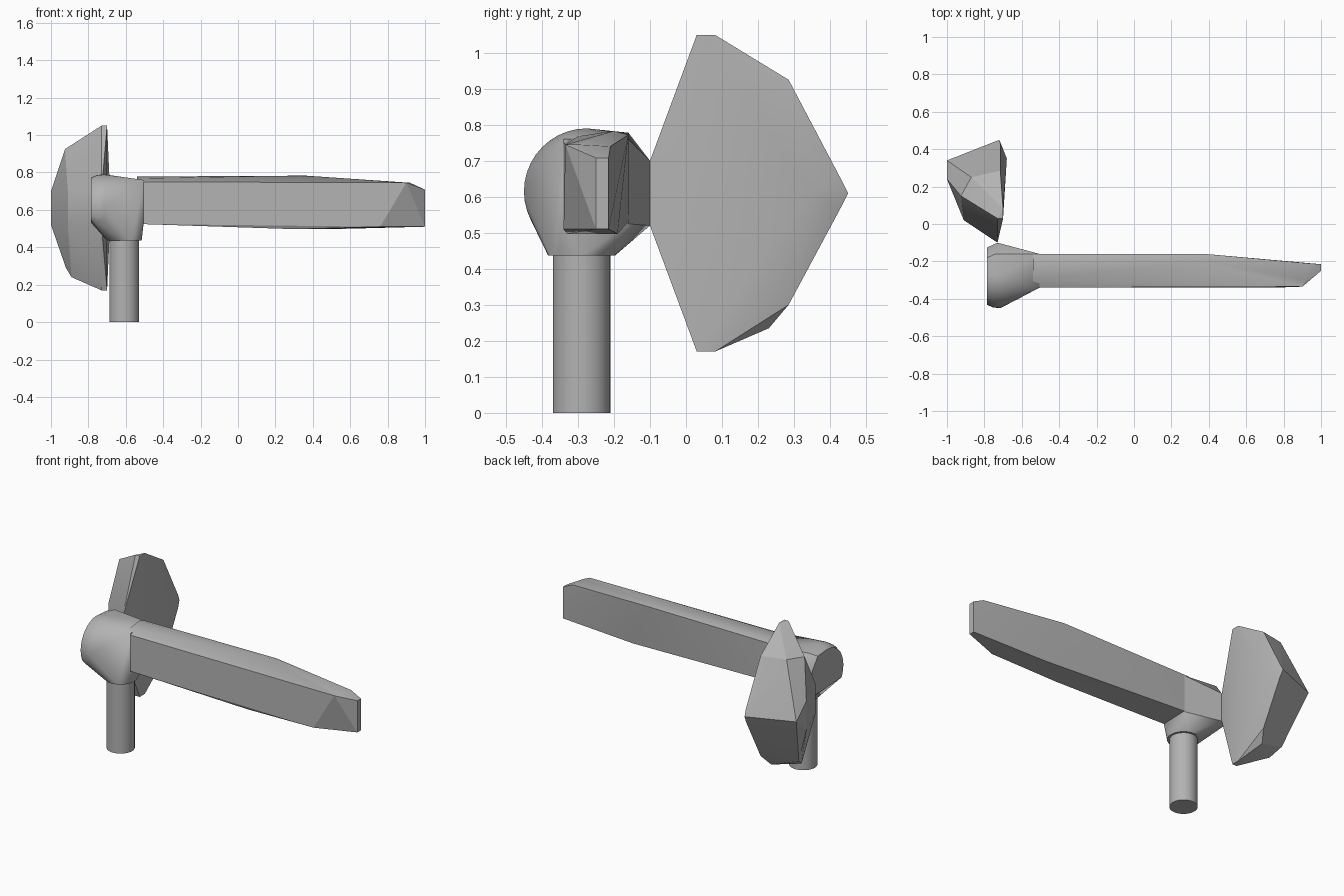
import bpy, bmesh
from math import cos, sin, radians

if "Cube" in bpy.data.objects:
    bpy.data.objects.remove(bpy.data.objects["Cube"])

grey = bpy.data.materials.new("plain grey")
grey.use_nodes = True
colour = (0.45, 0.45, 0.45, 1)
grey.diffuse_color = colour
grey.node_tree.nodes["Principled BSDF"].inputs["Base Color"].default_value = colour


def faceted_solid(name, points, angle=22):
    """Wrap a convex skin round a few corner points."""
    bm = bmesh.new()
    for p in points:
        bm.verts.new(p)
    hull = bmesh.ops.convex_hull(bm, input=bm.verts)
    loose = {g for g in hull["geom_interior"] + hull["geom_unused"]
             if isinstance(g, bmesh.types.BMVert)}
    bmesh.ops.delete(bm, geom=list(loose), context="VERTS")
    bmesh.ops.dissolve_limit(bm, angle_limit=radians(2), verts=bm.verts, edges=bm.edges)
    bmesh.ops.recalc_face_normals(bm, faces=bm.faces)
    mesh = bpy.data.meshes.new(name)
    bm.to_mesh(mesh)
    bm.free()
    mesh.materials.append(grey)
    mesh.shade_smooth()
    mesh.set_sharp_from_angle(angle=radians(angle))
    obj = bpy.data.objects.new(name, mesh)
    bpy.context.collection.objects.link(obj)
    return obj


def ring(x, y, z, r, count=32):
    turns = [radians(360 * i / count) for i in range(count)]
    return [(x + r * cos(a), y + r * sin(a), z) for a in turns]


# Round post
POST_X, POST_Y = -0.608, -0.29
faceted_solid("post", ring(POST_X, POST_Y, 0, 0.08) + ring(POST_X, POST_Y, 0.45, 0.08), 40)

# Hub: round rim on the front side, faceted at the back, collar below, neck to the beam
hub = ring(POST_X, POST_Y, 0.437, 0.093)
for x, r in ((-0.785, 0.157), (-0.755, 0.171), (-0.715, 0.175)):
    for deg in range(90, 208, 9):
        a = radians(deg)
        hub.append((x, -0.275 + r * cos(a), 0.615 + r * sin(a)))
hub += [(-0.785, -0.18, 0.765), (-0.74, -0.16, 0.778), (-0.785, -0.125, 0.69),
        (-0.785, -0.125, 0.53), (-0.73, -0.1, 0.7), (-0.73, -0.1, 0.52)]
hub += [(-0.505, y, z) for y in (-0.34, -0.16) for z in (0.525, 0.76)]
faceted_solid("hub", hub, 32)

# Long beam with a chisel tip
beam = [(-0.54, -0.34, 0.525), (-0.54, -0.34, 0.75), (-0.54, -0.30, 0.768),
        (-0.54, -0.20, 0.778), (-0.54, -0.16, 0.765), (-0.54, -0.16, 0.53),
        (0.38, -0.16, 0.772), (0.36, -0.20, 0.783), (0.50, -0.19, 0.497),
        (0.30, -0.33, 0.497), (0.76, -0.34, 0.51), (0.90, -0.335, 0.745),
        (0.92, -0.30, 0.745), (0.93, -0.21, 0.74)]
beam += [(1, y, z) for y in (-0.25, -0.215) for z in (0.51, 0.708)]
faceted_solid("beam", beam)

# Wide wedge-shaped head behind the hub
head = [(x, y, z) for x, y in ((-0.73, -0.1), (-0.91, 0.02), (-1, 0.24)) for z in (0.52, 0.7)]
head += [(-1, 0.34, 0.61), (-0.72, 0.45, 0.61), (-0.68, 0.35, 0.61),
         (-0.715, 0.43, 0.65), (-0.715, 0.43, 0.57)]
for z in (1.05, 0.17):
    head += [(-0.70, 0.03, z), (-0.73, 0.03, z), (-0.70, 0.08, z)]
head += [(-0.925, 0.15, 0.925), (-0.87, 0.25, 0.93), (-0.715, 0.285, 0.925),
         (-0.89, 0.13, 0.24), (-0.92, 0.20, 0.29), (-0.75, 0.23, 0.235), (-0.715, 0.285, 0.3)]
faceted_solid("head", head)
